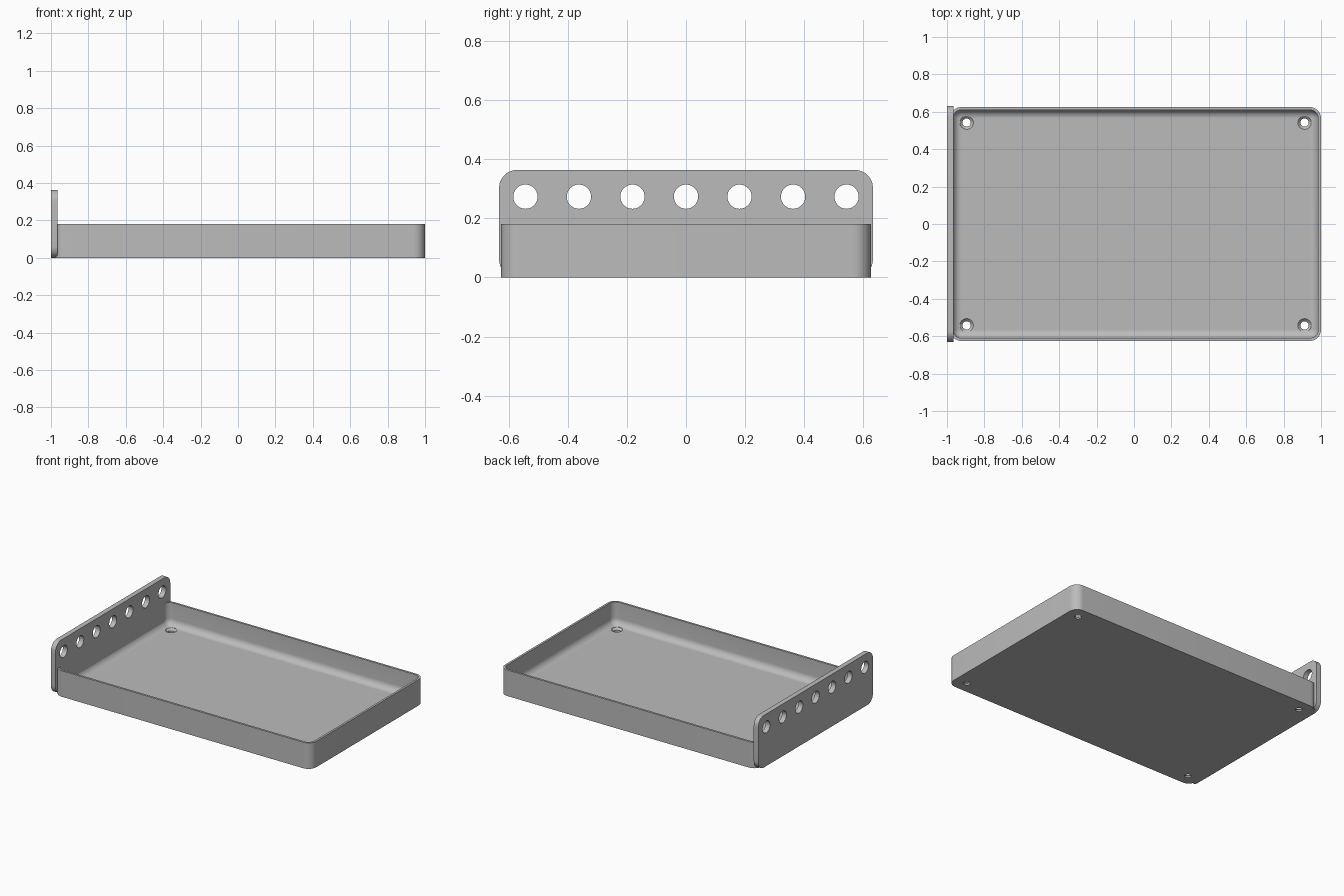
import bpy, bmesh
from math import sin, cos, pi, radians

cube = bpy.data.objects.get("Cube")
if cube:
    bpy.data.objects.remove(cube, do_unlink=True)

# Overall sizes
TRAY_LEFT, TRAY_RIGHT, TRAY_HALF_Y, TRAY_H = -0.983, 1.0, 0.625, 0.181
CORNER, WALL, FLOOR, FILLET = 0.06, 0.015, 0.025, 0.045
PANEL_IN, PANEL_HALF_Y, PANEL_H = -0.965, 0.632, 0.363

grey = bpy.data.materials.new("plain grey")
grey.use_nodes = True
grey.diffuse_color = (0.5, 0.5, 0.5, 1)
grey.node_tree.nodes["Principled BSDF"].inputs["Base Color"].default_value = (0.5, 0.5, 0.5, 1)


def rounded_rect(x0, x1, y0, y1, r, steps=10):
    """Counter-clockwise outline with rounded corners."""
    pts = []
    corners = [(x1 - r, y1 - r), (x0 + r, y1 - r), (x0 + r, y0 + r), (x1 - r, y0 + r)]
    for q, (cx, cy) in enumerate(corners):
        for i in range(steps + 1):
            a = (q + i / steps) * pi / 2
            pts.append((cx + r * cos(a), cy + r * sin(a)))
    return pts


def circle(cx, cy, r, n=40):
    return [(cx + r * cos(2 * pi * i / n), cy + r * sin(2 * pi * i / n)) for i in range(n)]


def loft(name, loops):
    """Closed solid through a list of (outline, z) loops, capped at both ends."""
    bm = bmesh.new()
    rings = [[bm.verts.new((x, y, z)) for x, y in pts] for pts, z in loops]
    for a, b in zip(rings, rings[1:]):
        for i in range(len(a)):
            j = (i + 1) % len(a)
            bm.faces.new((a[i], a[j], b[j], b[i]))
    bm.faces.new(rings[0][::-1])
    bm.faces.new(rings[-1])
    bmesh.ops.recalc_face_normals(bm, faces=bm.faces)
    mesh = bpy.data.meshes.new(name)
    bm.to_mesh(mesh)
    bm.free()
    mesh.materials.append(grey)
    obj = bpy.data.objects.new(name, mesh)
    bpy.context.collection.objects.link(obj)
    return obj


def cut(target, cutter):
    cutter.hide_render = True
    mod = target.modifiers.new("hole", "BOOLEAN")
    mod.operation, mod.solver, mod.object = "DIFFERENCE", "EXACT", cutter
    activate(target)
    bpy.ops.object.modifier_apply(modifier=mod.name)
    bpy.data.objects.remove(cutter, do_unlink=True)


def activate(obj):
    bpy.ops.object.select_all(action="DESELECT")
    obj.select_set(True)
    bpy.context.view_layer.objects.active = obj


def smooth(obj):
    activate(obj)
    bpy.ops.object.shade_smooth_by_angle(angle=radians(30))


def tray_outline(inset):
    return rounded_rect(TRAY_LEFT + inset, TRAY_RIGHT - inset, -TRAY_HALF_Y + inset,
                        TRAY_HALF_Y - inset, max(CORNER - inset, 0.001))


# Tray: outer wall, thin rim, inner wall, rounded inner edge, floor
loops = [(tray_outline(0), 0), (tray_outline(0), TRAY_H), (tray_outline(WALL), TRAY_H)]
for k in range(9):
    a = k / 8 * pi / 2
    loops.append((tray_outline(WALL + FILLET * (1 - cos(a))), FLOOR + FILLET * (1 - sin(a))))
tray = loft("tray", loops)

# Countersunk screw holes in the four corners
for x in (-0.895, 0.912):
    for y in (-0.542, 0.542):
        steps = [(0.022, -0.05), (0.022, 0.011), (0.036, FLOOR), (0.036, 0.1)]
        cut(tray, loft("screw_hole_cutter", [(circle(x, y, r), z) for r, z in steps]))
smooth(tray)

# End panel: flat rounded plate with a row of round holes
curve = bpy.data.curves.new("end_panel", "CURVE")
curve.dimensions, curve.fill_mode = "2D", "BOTH"
curve.extrude = (PANEL_IN + 1) / 2
outlines = [rounded_rect(-PANEL_HALF_Y, PANEL_HALF_Y, 0, PANEL_H, CORNER)]
outlines += [circle(0.181 * i, 0.273, 0.041, 48) for i in range(-3, 4)]
for pts in outlines:
    spline = curve.splines.new("POLY")
    spline.points.add(len(pts) - 1)
    for p, (u, v) in zip(spline.points, pts):
        p.co = (u, v, 0, 1)
    spline.use_cyclic_u = True
curve.materials.append(grey)
panel = bpy.data.objects.new("end_panel", curve)
bpy.context.collection.objects.link(panel)
panel.location.x = (PANEL_IN - 1) / 2
panel.rotation_euler = (pi / 2, 0, pi / 2)
activate(panel)
bpy.ops.object.convert(target="MESH")
panel = bpy.context.object

# Weld the plate's seams so its rim shades smoothly
bm = bmesh.new()
bm.from_mesh(panel.data)
bmesh.ops.remove_doubles(bm, verts=bm.verts, dist=0.0001)
bmesh.ops.recalc_face_normals(bm, faces=bm.faces)
bm.to_mesh(panel.data)
bm.free()
smooth(panel)
